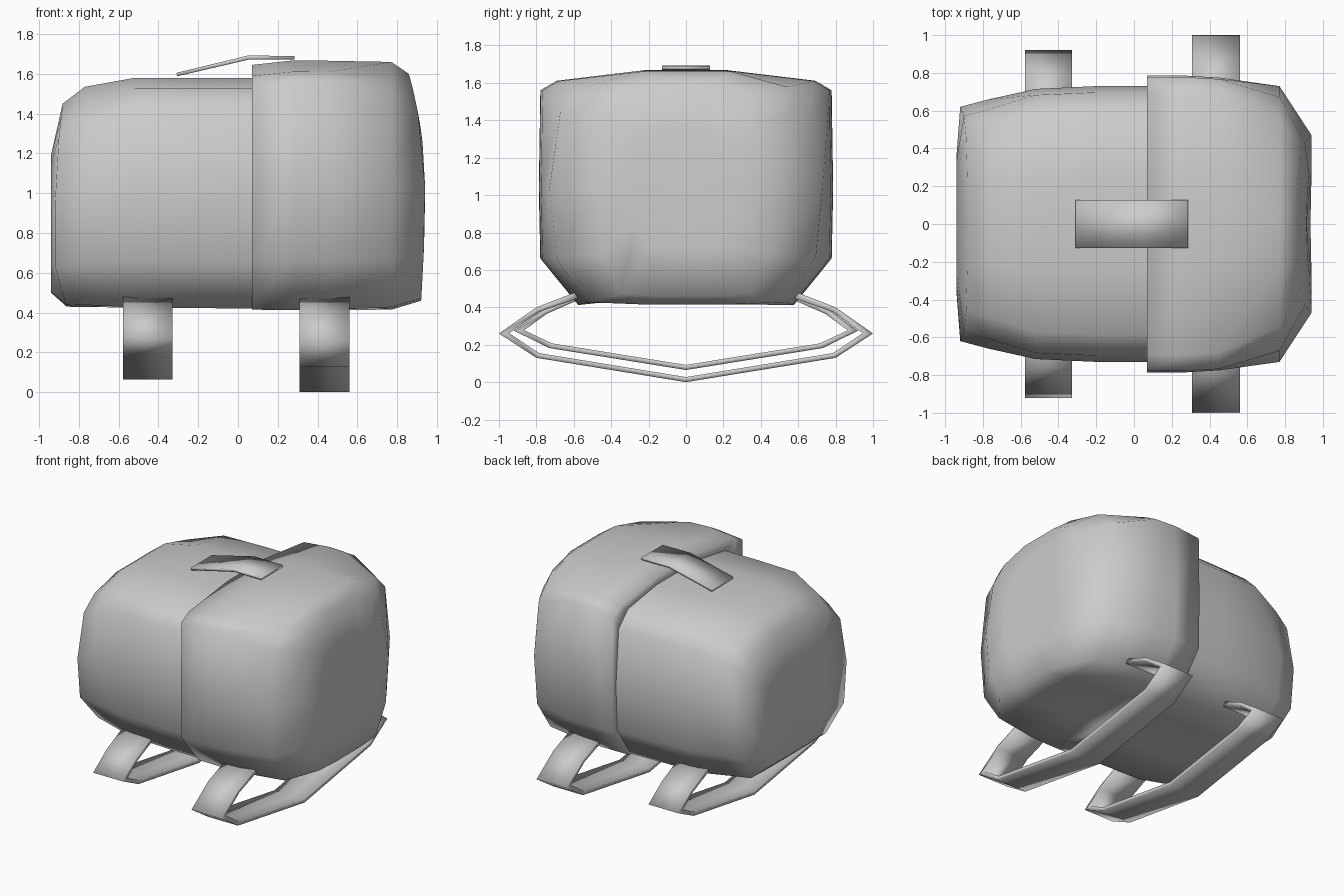
import bpy, bmesh, math

if "Cube" in bpy.data.objects:
    bpy.data.objects.remove(bpy.data.objects["Cube"])

# Half cross-sections, top to bottom: (fraction of half width, fraction of height)
BODY = [(0, 1), (.33, 1), (.80, .955), (.955, .86), (1, .5), (.98, .2), (.77, 0), (.3, .015), (0, .015)]
LID = [(0, 1), (.28, 1), (.88, .955), (.99, .915), (1, .5), (.99, .2), (.735, 0), (.27, .03), (0, .03)]
ROUND = [(0, 1), (.33, 1), (.74, .935), (.92, .83), (1, .5), (.95, .2), (.73, .01), (.3, 0), (0, 0)]


def finish(bm, name, angle=math.pi):
    bmesh.ops.recalc_face_normals(bm, faces=bm.faces)
    mesh = bpy.data.meshes.new(name)
    bm.to_mesh(mesh)
    bm.free()
    ob = bpy.data.objects.new(name, mesh)
    bpy.context.scene.collection.objects.link(ob)
    bpy.ops.object.select_all(action='DESELECT')
    ob.select_set(True)
    bpy.context.view_layer.objects.active = ob
    bpy.ops.object.shade_smooth_by_angle(angle=angle)
    return ob


def loft(name, stations):
    """Skin rings (x or x(z), half width, z low, z high, profile); close the last."""
    bm = bmesh.new()
    rings = []
    for x, hw, lo, hi, prof in stations:
        full = prof + [(-y, z) for y, z in prof[-2:0:-1]]
        ring = []
        for y, t in full:
            z = lo + t * (hi - lo)
            ring.append(bm.verts.new((x(z) if callable(x) else x, y * hw, z)))
        rings.append(ring)
    n = len(rings[0])
    for a, b in zip(rings, rings[1:]):
        for i in range(n):
            j = (i + 1) % n
            bm.faces.new((a[i], a[j], b[j], b[i]))
    bm.faces.new(rings[-1])
    return finish(bm, name)


def extrude_band(name, outer, inner, axis, c0, c1):
    """Flat band: outer and inner polylines in a vertical plane, extruded across it."""
    bm = bmesh.new()

    def vert(p, c):
        return bm.verts.new((c, p[0], p[1]) if axis == 'X' else (p[0], c, p[1]))
    rows = [[vert(o, c0), vert(o, c1), vert(i, c1), vert(i, c0)] for o, i in zip(outer, inner)]
    for a, b in zip(rows, rows[1:]):
        for k in range(4):
            m = (k + 1) % 4
            bm.faces.new((a[k], a[m], b[m], b[k]))
    bm.faces.new(rows[0])
    bm.faces.new(rows[-1])
    return finish(bm, name)


def mirrored(half):
    return half + [(-y, z) for y, z in half[-2::-1]]


# Bulging ends of the lid and of the body
def lid_end(z):
    return .94 - (.25 if z > 1.03 else .06) * (z - 1.03) ** 2


def body_end(z):
    return -.92 + max(0, z - 1.1) * .11 + max(0, .6 - z) * .35


# Main body
loft("body", [
    (.08, .73, .42, 1.58, BODY),
    (-.20, .73, .423, 1.58, BODY),
    (-.52, .715, .426, 1.58, BODY),
    (-.77, .66, .428, 1.535, ROUND),
    (body_end, .62, .43, 1.45, ROUND),
    (-.94, .36, .5, 1.19, ROUND),
])

# Overlapping lid with a stepped rim
loft("lid", [
    (.08, .725, .425, 1.575, BODY),
    (.07, .787, .415, 1.645, LID),
    (.28, .785, .413, 1.668, LID),
    (.45, .775, .413, 1.666, LID),
    (.77, .73, .415, 1.66, ROUND),
    (lid_end, .47, .46, 1.60, ROUND),
    (lid_end, .28, .72, 1.36, ROUND),
])

# Carrying strap on top
extrude_band("top_strap",
             [(-.31, 1.605), (.05, 1.692), (.285, 1.69)],
             [(-.305, 1.588), (.055, 1.672), (.285, 1.672)], 'Y', -.127, .127)

# Two support straps beneath
extrude_band("right_support_strap",
             mirrored([(.58, .485), (.80, .40), (1.0, .26), (.80, .13), (0, 0)]),
             mirrored([(.56, .455), (.785, .375), (.945, .262), (.785, .155), (0, .027)]),
             'X', .308, .56)
extrude_band("left_support_strap",
             mirrored([(.56, .485), (.76, .39), (.92, .275), (.73, .182), (0, .065)]),
             mirrored([(.54, .455), (.745, .365), (.865, .277), (.715, .207), (0, .092)]),
             'X', -.577, -.328)
